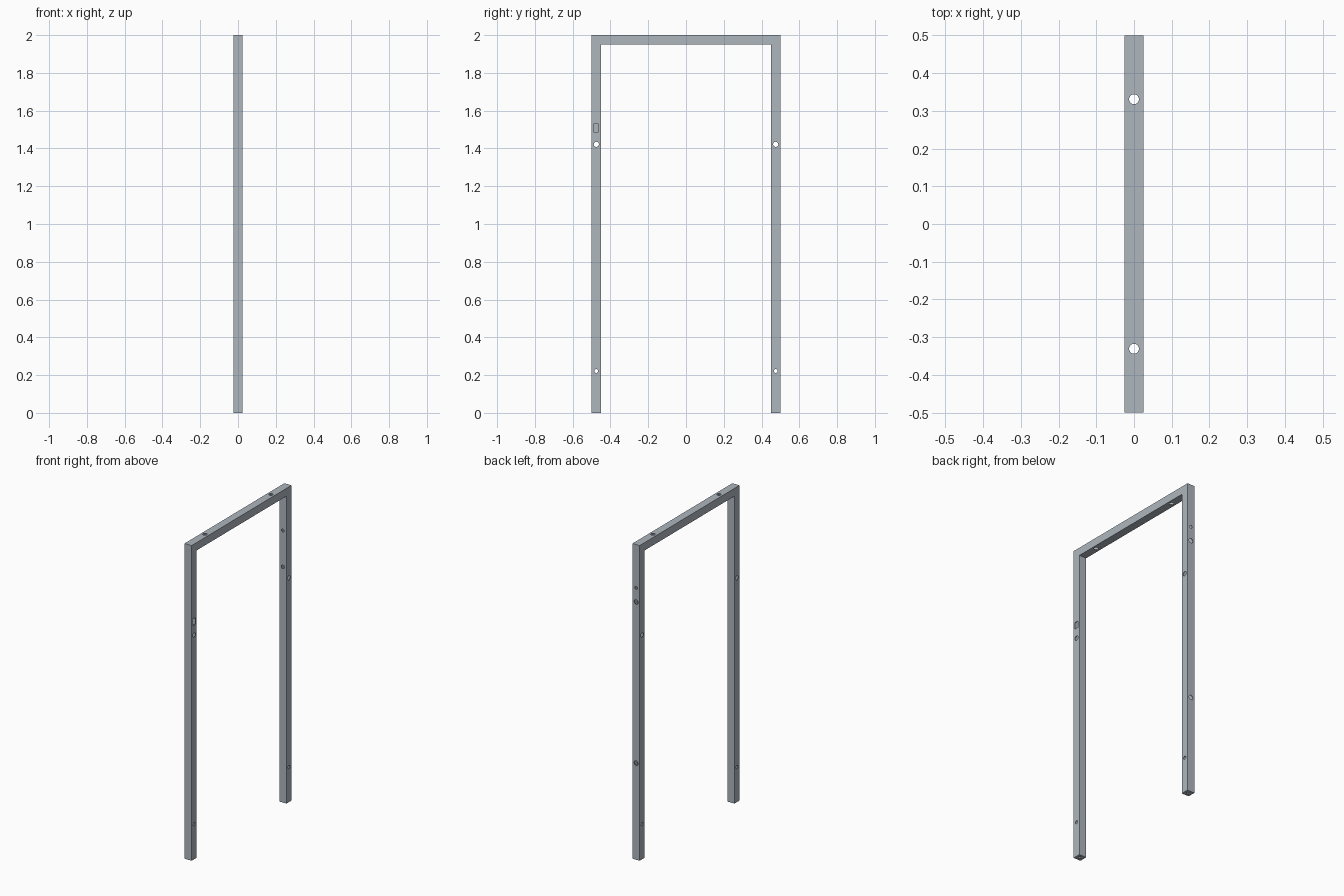
import bpy, bmesh
from math import pi
from mathutils import Matrix, Vector

if "Cube" in bpy.data.objects:
    bpy.data.objects.remove(bpy.data.objects["Cube"])

W, T = 0.05, 0.003   # tube width and wall thickness


def u_prism(name, inset, bottom):
    """Upside-down U profile in the YZ plane, extruded along x."""
    o, i, h = 0.5 - inset, 0.5 - W + inset, W / 2 - inset
    top, under = 2 - inset, 2 - W + inset
    pts = [(-o, bottom), (-o, top), (o, top), (o, bottom),
           (i, bottom), (i, under), (-i, under), (-i, bottom)]
    bm = bmesh.new()
    face = bm.faces.new([bm.verts.new((-h, y, z)) for y, z in pts])
    ext = bmesh.ops.extrude_face_region(bm, geom=[face])
    verts = [v for v in ext["geom"] if isinstance(v, bmesh.types.BMVert)]
    bmesh.ops.translate(bm, verts=verts, vec=(2 * h, 0, 0))
    bmesh.ops.recalc_face_normals(bm, faces=bm.faces)
    return to_object(name, bm)


def to_object(name, bm):
    mesh = bpy.data.meshes.new(name)
    bm.to_mesh(mesh)
    bm.free()
    mesh.materials.append(steel)
    ob = bpy.data.objects.new(name, mesh)
    bpy.context.collection.objects.link(ob)
    return ob


def add_hole(bm, centre, radius, length, axis):
    rot = {"x": Matrix.Rotation(pi / 2, 4, "Y"),
           "y": Matrix.Rotation(pi / 2, 4, "X"),
           "z": Matrix.Identity(4)}[axis]
    bmesh.ops.create_cone(bm, cap_ends=True, segments=32, radius1=radius,
                          radius2=radius, depth=length,
                          matrix=Matrix.Translation(Vector(centre)) @ rot)


# Blue-grey steel
steel = bpy.data.materials.new("steel")
steel.diffuse_color = (0.42, 0.47, 0.515, 1)
steel.use_nodes = True
steel.node_tree.nodes["Principled BSDF"].inputs["Base Color"].default_value = steel.diffuse_color

# Square tube frame and its hollow core, with thin plates at the feet
frame = u_prism("door_frame", 0, 0)
core = u_prism("core_cutter", T, T)

# Drilled holes and latch slot
bm = bmesh.new()
for s in (-1, 1):
    add_hole(bm, (0, s * 0.475, 1.422), 0.0135, 0.08, "x")
    add_hole(bm, (0, s * 0.475, 0.222), 0.010, 0.08, "x")
    add_hole(bm, (0, s * 0.331, 1.975), 0.013, 0.08, "z")
    add_hole(bm, (0, s * 0.475, 0), 0.010, 0.02, "z")  # foot plate hole
add_hole(bm, (0, 0.475, 1.725), 0.009, 0.08, "y")     # through the back leg
add_hole(bm, (0, 0.5, 1.635), 0.014, 0.02, "y")       # outer wall only
add_hole(bm, (0, 0.5, 0.613), 0.014, 0.02, "y")
add_hole(bm, (0, 0.45, 1.495), 0.011, 0.02, "y")      # inner wall only
bmesh.ops.create_cube(bm, size=1, matrix=Matrix.Translation((0.025, -0.477, 1.508))
                      @ Matrix.Diagonal((0.02, 0.027, 0.041, 1)))
holes = to_object("hole_cutter", bm)

for cutter in (core, holes):
    cutter.hide_render = True
    cutter.hide_set(True)
    mod = frame.modifiers.new(cutter.name, "BOOLEAN")
    mod.operation = "DIFFERENCE"
    mod.solver = "EXACT"
    mod.object = cutter
